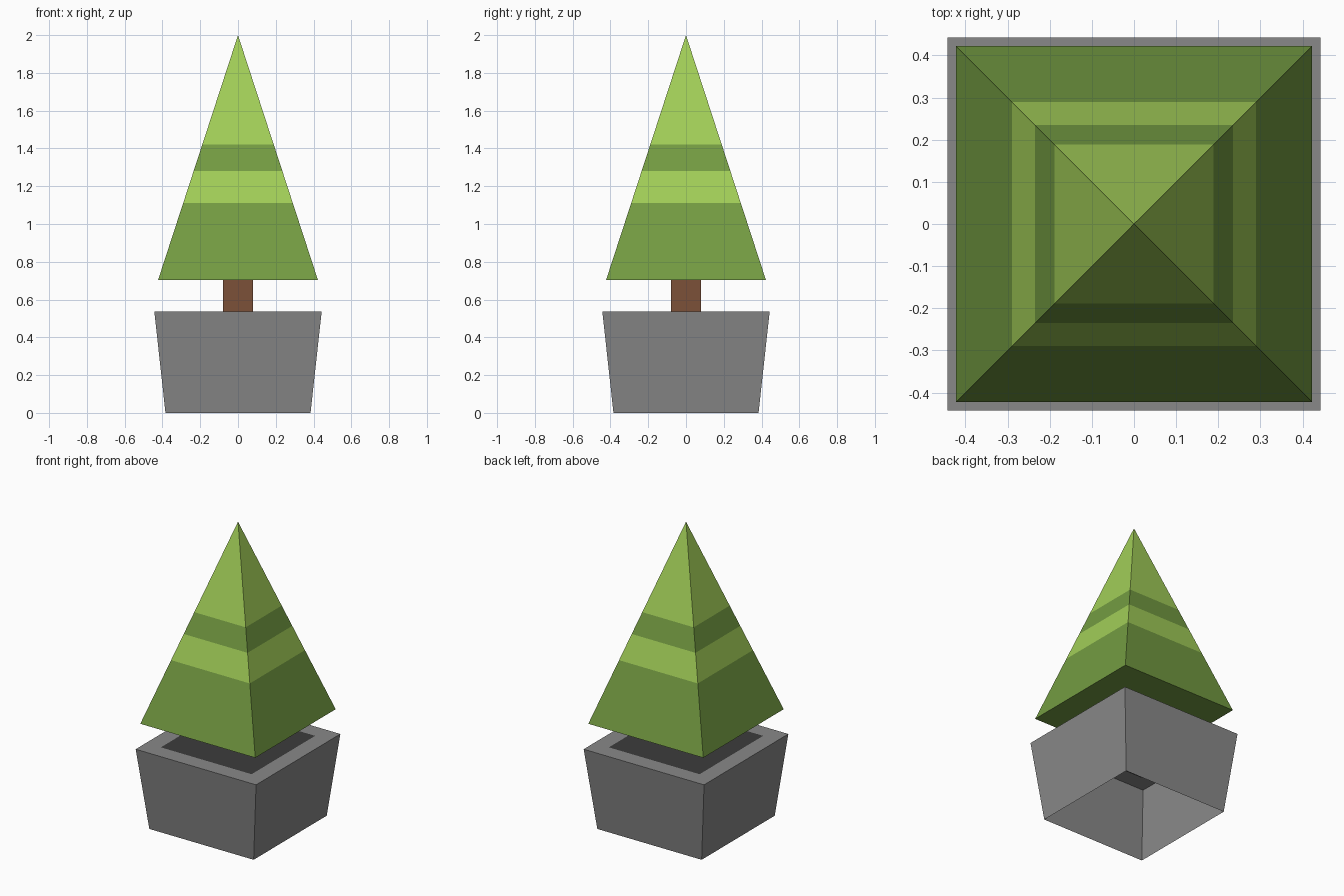
import bpy
import bmesh

cube = bpy.data.objects.get("Cube")
if cube:
    bpy.data.objects.remove(cube, do_unlink=True)


def linear(c):
    c /= 255
    return c / 12.92 if c <= 0.04045 else ((c + 0.055) / 1.055) ** 2.4


def material(name, r, g, b):
    mat = bpy.data.materials.new(name)
    mat.use_nodes = True
    colour = (linear(r), linear(g), linear(b), 1)
    mat.diffuse_color = colour
    bsdf = next(n for n in mat.node_tree.nodes if n.type == 'BSDF_PRINCIPLED')
    bsdf.inputs["Base Color"].default_value = colour
    return mat


light_green = material("light_green", 162, 206, 88)
dark_green = material("dark_green", 116, 156, 66)
stone_grey = material("stone_grey", 137, 137, 137)
bark_brown = material("bark_brown", 124, 81, 56)
soil_black = material("soil_black", 60, 60, 60)


def square_loft(name, rings, mats, indices, cap_start=False, cap_end=False):
    """Join square rings of (half width, height); a zero width makes a point."""
    bm = bmesh.new()
    loops = []
    for half, z in rings:
        corners = [(-1, -1), (1, -1), (1, 1), (-1, 1)] if half else [(0, 0)]
        loops.append([bm.verts.new((x * half, y * half, z)) for x, y in corners])
    for low, high, index in zip(loops, loops[1:], indices):
        for i in range(4):
            j = (i + 1) % 4
            top = [high[j], high[i]] if len(high) > 1 else [high[0]]
            bm.faces.new([low[i], low[j]] + top).material_index = index
    if cap_start:
        bm.faces.new(loops[0][::-1]).material_index = indices[0]
    if cap_end:
        bm.faces.new(loops[-1]).material_index = indices[-1]
    mesh = bpy.data.meshes.new(name)
    bm.to_mesh(mesh)
    bm.free()
    for mat in mats:
        mesh.materials.append(mat)
    obj = bpy.data.objects.new(name, mesh)
    bpy.context.collection.objects.link(obj)
    return obj


# Tapered planter, open underneath, with a flat rim around the soil
POT_TOP, SOIL_HALF = 0.537, 0.334
square_loft("planter", [(0.384, 0), (0.443, POT_TOP), (SOIL_HALF, POT_TOP)],
            [stone_grey], [0, 0])

# Soil sheet filling the rim opening
bpy.ops.mesh.primitive_plane_add(size=2 * SOIL_HALF, location=(0, 0, POT_TOP))
soil = bpy.context.object
soil.name = "soil"
soil.data.materials.append(soil_black)

# Square trunk
TREE_BASE, TREE_HALF, TREE_TOP = 0.704, 0.423, 2.0
square_loft("trunk", [(0.08, POT_TOP), (0.08, TREE_BASE)], [bark_brown], [0])

# Pyramid of foliage in alternating green bands, closed below
heights = [TREE_BASE, 1.112, 1.28, 1.42, TREE_TOP]
rings = [(TREE_HALF * (TREE_TOP - z) / (TREE_TOP - TREE_BASE), z) for z in heights]
square_loft("foliage", rings, [dark_green, light_green], [0, 1, 0, 1], cap_start=True)
